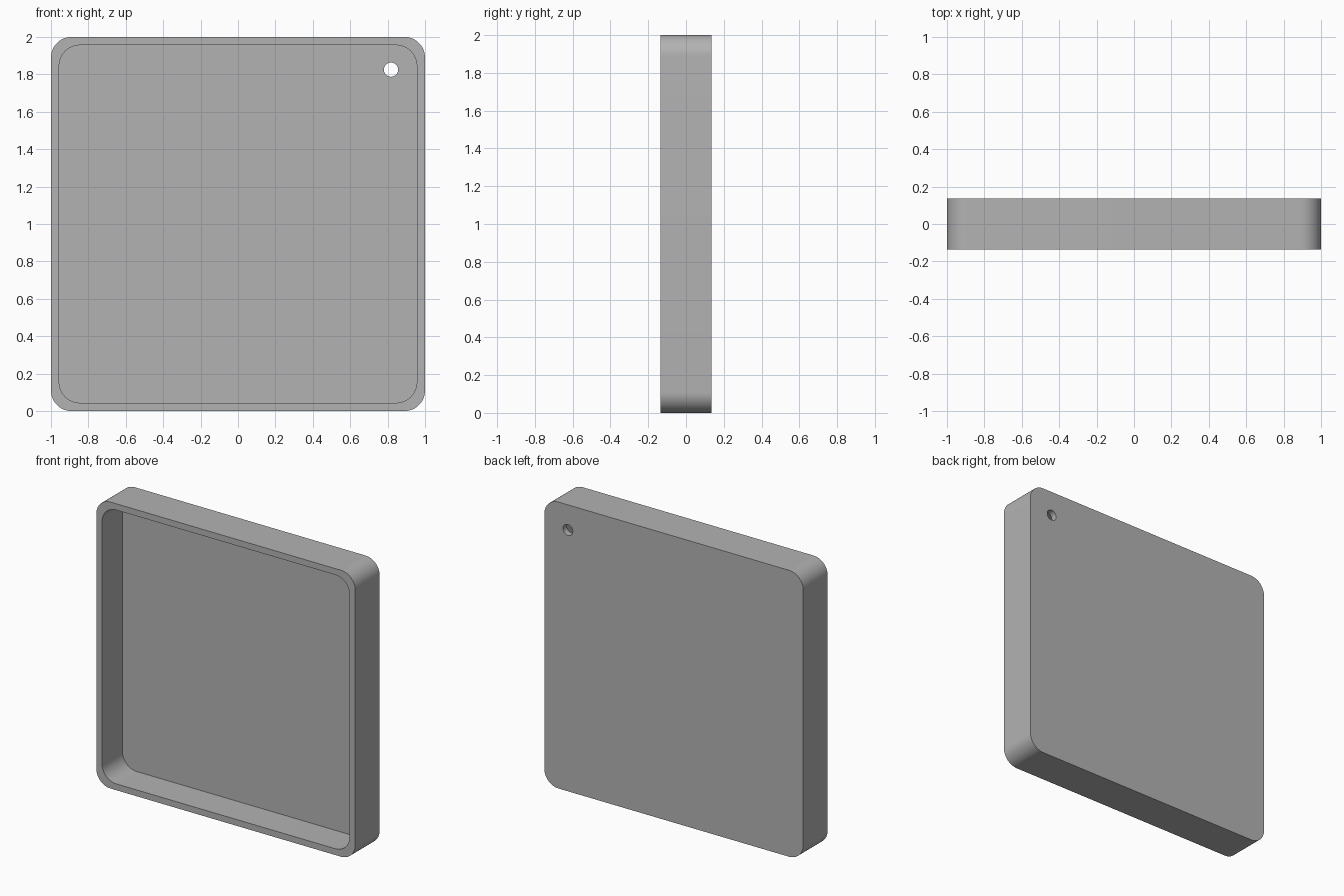
import bpy, bmesh
from math import cos, sin, pi, radians

SIZE, DEPTH, WALL, RADIUS, STEPS = 2.0, 0.27, 0.044, 0.11, 16

if "Cube" in bpy.data.objects:
    bpy.data.objects.remove(bpy.data.objects["Cube"])

grey = bpy.data.materials.new("plain grey")
grey.use_nodes = True
grey.diffuse_color = (0.45, 0.45, 0.45, 1)
grey.node_tree.nodes["Principled BSDF"].inputs["Base Color"].default_value = grey.diffuse_color


def rounded_loop(bm, half, radius, y):
    """Rounded square ring of vertices at depth y."""
    ring = []
    for corner in range(4):
        sx = 1 if corner in (0, 3) else -1
        sz = 1 if corner < 2 else -1
        for i in range(STEPS + 1):
            a = (corner + i / STEPS) * pi / 2
            ring.append(bm.verts.new((sx * (half - radius) + radius * cos(a), y,
                                      SIZE / 2 + sz * (half - radius) + radius * sin(a))))
    return ring


# Tray: back plate, outer wall, rim, inner wall and floor
bm = bmesh.new()
half, inner = SIZE / 2, SIZE / 2 - WALL
rings = [rounded_loop(bm, half, RADIUS, DEPTH / 2),
         rounded_loop(bm, half, RADIUS, -DEPTH / 2),
         rounded_loop(bm, inner, RADIUS, -DEPTH / 2),
         rounded_loop(bm, inner, RADIUS, DEPTH / 2 - WALL)]
for a, b in zip(rings, rings[1:]):
    for i in range(len(a)):
        j = (i + 1) % len(a)
        bm.faces.new((a[i], a[j], b[j], b[i]))
bm.faces.new(rings[0])
bm.faces.new(rings[-1])
bmesh.ops.recalc_face_normals(bm, faces=bm.faces)
mesh = bpy.data.meshes.new("tray")
bm.to_mesh(mesh)
bm.free()
mesh.materials.append(grey)
tray = bpy.data.objects.new("tray", mesh)
bpy.context.collection.objects.link(tray)

# Round hole through the floor in the upper left corner
bpy.ops.mesh.primitive_cylinder_add(vertices=32, radius=0.038, depth=0.2,
                                    location=(0.818, DEPTH / 2, 1.825),
                                    rotation=(radians(90), 0, 0))
cutter = bpy.context.object
cutter.name = "hole_cutter"
cutter.hide_render = True
cutter.data.materials.append(grey)
cut = tray.modifiers.new("hole", "BOOLEAN")
cut.object, cut.operation, cut.solver = cutter, "DIFFERENCE", "EXACT"

bpy.ops.object.select_all(action="DESELECT")
tray.select_set(True)
bpy.context.view_layer.objects.active = tray
bpy.ops.object.modifier_apply(modifier="hole")
bpy.data.objects.remove(cutter)
bpy.ops.object.shade_smooth_by_angle(angle=radians(30))
